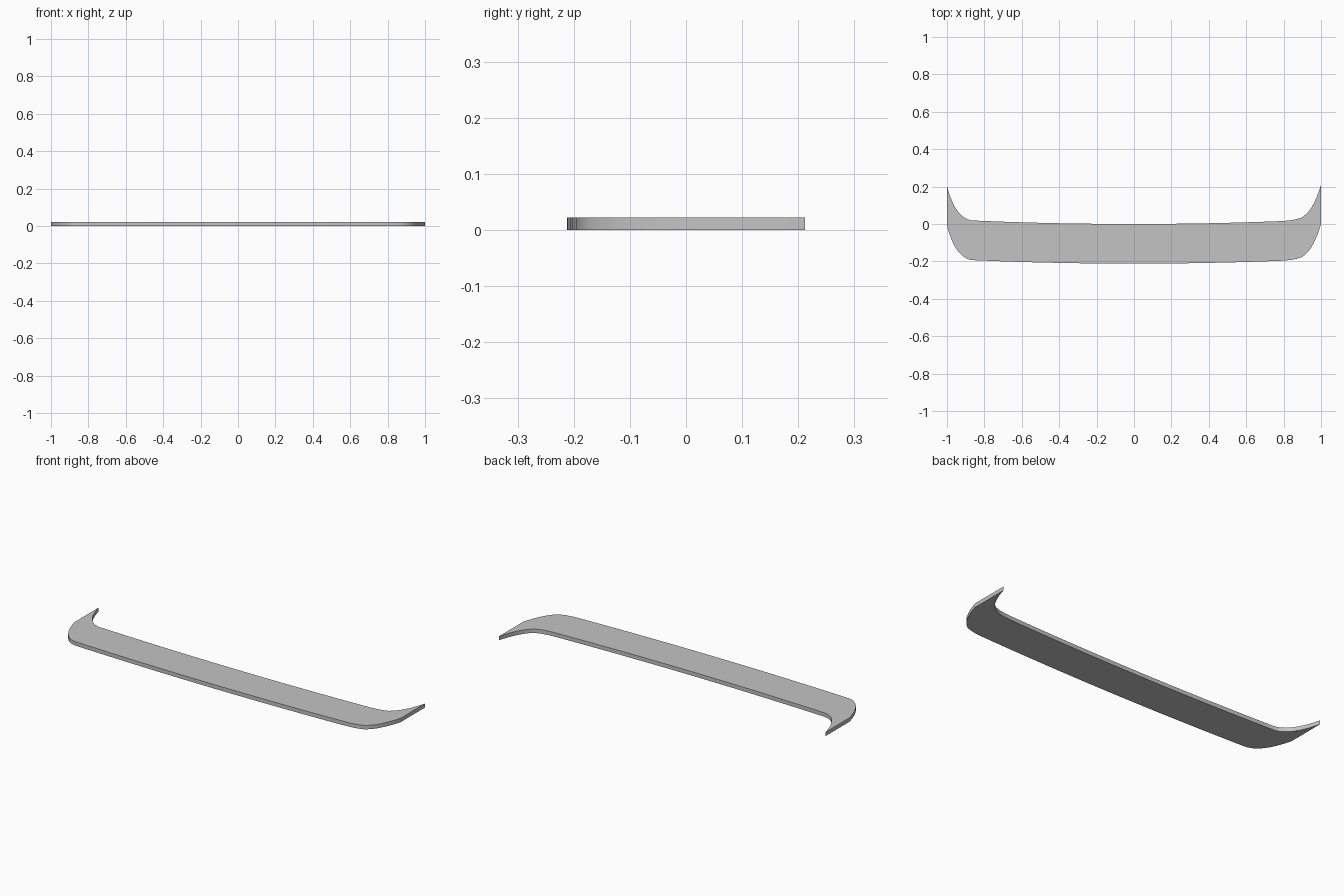
import bpy
import bmesh
import math

DEPTH = 0.212      # front-to-back width of the blade
THICK = 0.022

cube = bpy.data.objects.get("Cube")
if cube:
    bpy.data.objects.remove(cube, do_unlink=True)

grey = bpy.data.materials.new("plain grey")
grey.use_nodes = True
colour = (0.55, 0.55, 0.55, 1)
grey.diffuse_color = colour
grey.node_tree.nodes["Principled BSDF"].inputs["Base Color"].default_value = colour

# Front edge: upswept tips joined by a shallow bow
left_tip = [(-1, -0.008), (-0.988, -0.05), (-0.975, -0.085), (-0.96, -0.117),
            (-0.94, -0.147), (-0.918, -0.17), (-0.895, -0.185), (-0.87, -0.193)]
right_tip = [(0.84, -0.192), (0.87, -0.186), (0.9, -0.176), (0.925, -0.155),
             (0.945, -0.13), (0.963, -0.098), (0.978, -0.065), (0.99, -0.032), (1, 0)]
bow = [(x / 10, -0.212 + 0.025 * (x / 10) ** 2) for x in range(-8, 9)]
edge = left_tip + bow + right_tip

# Sweep the edge backwards into a sheet, then thicken it upwards
bm = bmesh.new()
front = [bm.verts.new((x, y, 0)) for x, y in edge]
back = [bm.verts.new((x, y + DEPTH, 0)) for x, y in edge]
for i in range(len(edge) - 1):
    bm.faces.new((front[i], front[i + 1], back[i + 1], back[i]))
top = bmesh.ops.extrude_face_region(bm, geom=bm.faces[:], use_keep_orig=True)
for v in top["geom"]:
    if isinstance(v, bmesh.types.BMVert):
        v.co.z = THICK
bmesh.ops.recalc_face_normals(bm, faces=bm.faces)

mesh = bpy.data.meshes.new("curved_blade")
bm.to_mesh(mesh)
bm.free()
mesh.materials.append(grey)
blade = bpy.data.objects.new("curved_blade", mesh)
bpy.context.collection.objects.link(blade)

# Smooth the curved rim, keep the flat faces crisp
bpy.ops.object.select_all(action='DESELECT')
blade.select_set(True)
bpy.context.view_layer.objects.active = blade
bpy.ops.object.shade_smooth_by_angle(angle=math.radians(30))
